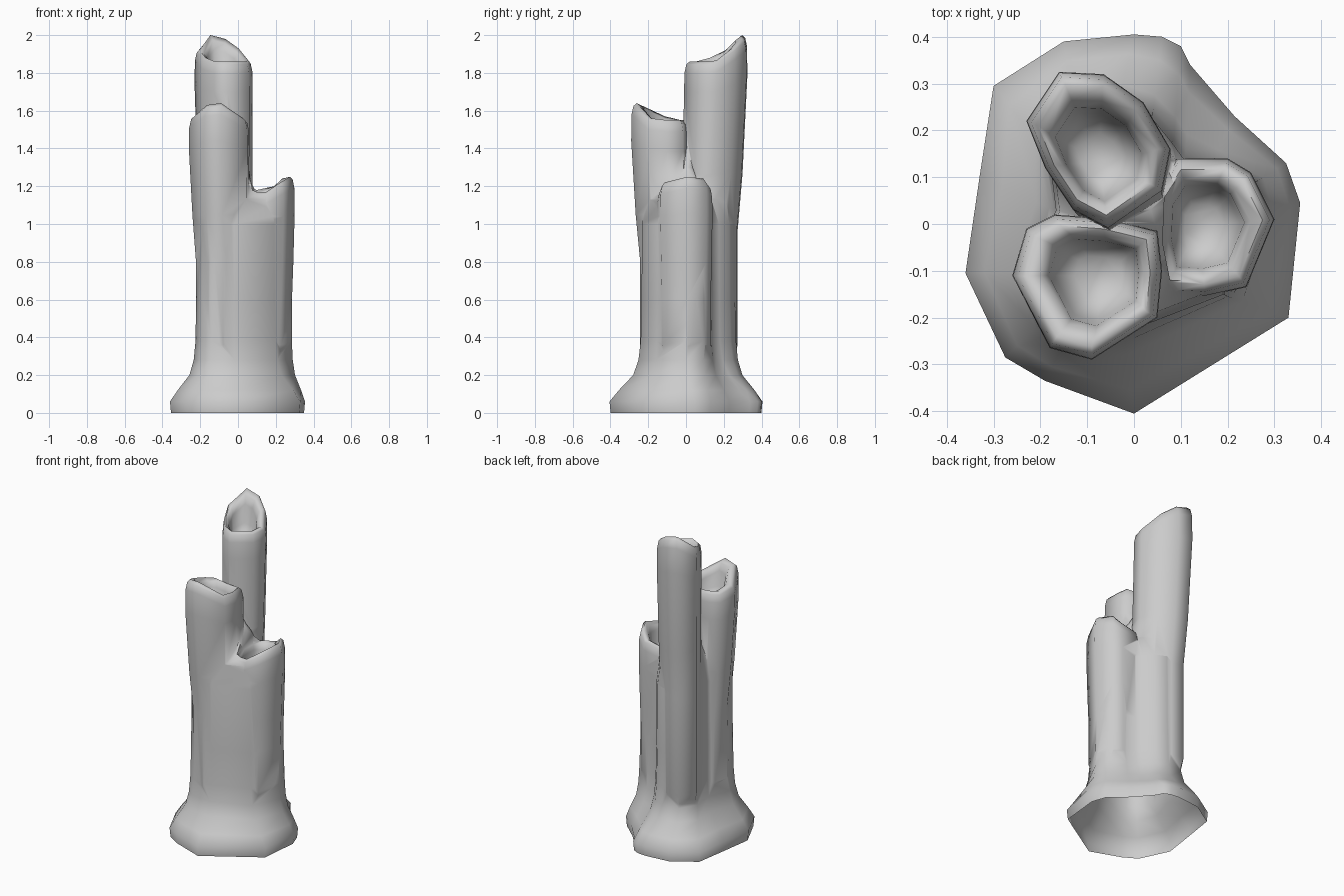
import bpy, bmesh, math

if "Cube" in bpy.data.objects:
    bpy.data.objects.remove(bpy.data.objects["Cube"])


def loft(name, rings):
    """Closed solid through rings of equal point count, capped at both ends."""
    bm = bmesh.new()
    loops = [[bm.verts.new(p) for p in ring] for ring in rings]
    n = len(loops[0])
    for a, b in zip(loops, loops[1:]):
        for i in range(n):
            j = (i + 1) % n
            bm.faces.new((a[i], a[j], b[j], b[i]))
    bm.faces.new(loops[0][::-1])
    bm.faces.new(loops[-1])
    bmesh.ops.triangulate(bm, faces=[f for f in bm.faces if len(f.verts) > 4])
    bmesh.ops.recalc_face_normals(bm, faces=bm.faces)
    me = bpy.data.meshes.new(name)
    bm.to_mesh(me)
    bm.free()
    ob = bpy.data.objects.new(name, me)
    bpy.context.collection.objects.link(ob)
    return ob


def scaled(points, c, s):
    return [(c[0] + (p[0] - c[0]) * s, c[1] + (p[1] - c[1]) * s) for p in points]


def flat(points, z):
    return [(p[0], p[1], z) for p in points]


def tube(name, rim, centre, inner, foot, foot_scale, foot_shift):
    """Stalk with a slanted, thick rounded rim and a hollow cup in the top."""
    low = min(p[2] for p in rim)
    zs = [p[2] for p in rim]
    lower = [(x + foot_shift[0], y + foot_shift[1])
             for x, y in scaled(rim, centre, foot_scale)]
    mid = [((a[0] + b[0]) / 2, (a[1] + b[1]) / 2) for a, b in zip(lower, rim)]

    def at_rim(c, s, drop, keep=1.0):
        return [(x, y, low + (z - low) * keep - drop)
                for (x, y), z in zip(scaled(rim, c, s), zs)]

    rings = [flat(scaled(lower, centre, 0.72), foot), flat(lower, 0.36),
             flat(lower, 0.52 * low), flat(mid, 0.68 * low),
             at_rim(centre, 1.0, 0.16, 0.6), at_rim(centre, 0.99, 0.06),
             at_rim(centre, 0.93, 0.015), at_rim(centre, 0.83, 0.0),
             at_rim(inner, 0.68, 0.012, 0.9), at_rim(inner, 0.6, 0.04, 0.75),
             at_rim(inner, 0.54, 0.09, 0.3), at_rim(inner, 0.32, 0.13, 0.0)]
    return loft(name, rings)


# Tall back stalk, medium front stalk, short right stalk
back = tube("back_stalk",
            [(.06, .07, 1.86), (.078, .16, 1.865), (.02, .26, 1.93),
             (-.065, .32, 1.98), (-.16, .325, 2.0), (-.23, .22, 1.92),
             (-.19, .12, 1.88), (-.13, .03, 1.86), (-.055, -.01, 1.86)],
            (-.08, .16), (-.075, .135), 0.24, 0.9, (.015, -.035))
front = tube("front_stalk",
             [(.06, -.1, 1.55), (.05, -.015, 1.55), (-.06, .012, 1.54),
              (-.17, .02, 1.55), (-.23, -.01, 1.55), (-.26, -.11, 1.57),
              (-.18, -.265, 1.63), (-.09, -.29, 1.64), (.05, -.2, 1.56)],
             (-.09, -.12), (-.065, -.11), 0.235, 0.85, (.012, .022))
short_rim = [(.30, .01, 1.25), (.25, .11, 1.24), (.2, .14, 1.2),
             (.09, .14, 1.18), (.045, .07, 1.19), (.04, -.05, 1.19),
             (.06, -.15, 1.17), (.15, -.155, 1.17), (.24, -.135, 1.22)]
right = tube("right_stalk", short_rim, (.15, 0), (.14, -.005),
             0.23, 0.94, (-.005, 0))

# Core web between the stalks, flaring into an open foot
foot = [(-.36, -.105), (-.275, -.285), (-.19, -.335), (0, -.405), (.33, -.2),
        (.355, .045), (.325, .13), (.215, .23), (.12, .34), (.1, .38),
        (.06, .4), (0, .405), (-.15, .39), (-.3, .295), (-.33, .1)]
waist = [(-.225, -.1), (-.19, -.2), (-.14, -.235), (-.02, -.24), (.2, -.155),
         (.285, 0), (.26, .09), (.17, .135), (.11, .145), (.085, .18),
         (.04, .235), (-.03, .265), (-.13, .25), (-.185, .15), (-.17, .03)]


def blend(t):
    return [(a[0] + (b[0] - a[0]) * t, a[1] + (b[1] - a[1]) * t)
            for a, b in zip(foot, waist)]


hub = (-.06, .005)
core = loft("fused_stalk_cluster", [
    flat(scaled(foot, (0, 0), .985), 0), flat(foot, .06),
    flat(blend(.3), .12), flat(blend(.76), .2), flat(blend(.93), .28),
    flat(blend(1), .38), flat(scaled(waist, hub, .98), .6),
    flat(scaled(waist, hub, .97), 1.0), flat(scaled(waist, hub, .9), 1.13),
    flat(scaled(waist, hub, .5), 1.22), flat(scaled(waist, hub, .3), 1.3),
    flat(scaled(waist, hub, .12), 1.4)])

# Keeps the core out of the short stalk's cup
cup_cutter = loft("cup_cutter", [flat(scaled(short_rim, (.145, 0), .8), z)
                                 for z in (1.0, 1.7)])
cup_cutter.hide_render = True

# Fuse everything into one skin
for part, op in ((cup_cutter, 'DIFFERENCE'), (back, 'UNION'),
                 (front, 'UNION'), (right, 'UNION')):
    m = core.modifiers.new("fuse", 'BOOLEAN')
    m.operation = op
    m.solver = 'EXACT'
    m.object = part
bpy.context.view_layer.objects.active = core
core.select_set(True)
for m in list(core.modifiers):
    bpy.ops.object.modifier_apply(modifier=m.name)
for part in (back, front, right, cup_cutter):
    bpy.data.objects.remove(part)

# Open the underside so the foot is hollow
bm = bmesh.new()
bm.from_mesh(core.data)
bmesh.ops.delete(bm, geom=[f for f in bm.faces
                           if all(v.co.z < 0.001 for v in f.verts)],
                 context='FACES')
bm.to_mesh(core.data)
bm.free()
bpy.ops.object.shade_smooth_by_angle(angle=math.radians(75))
